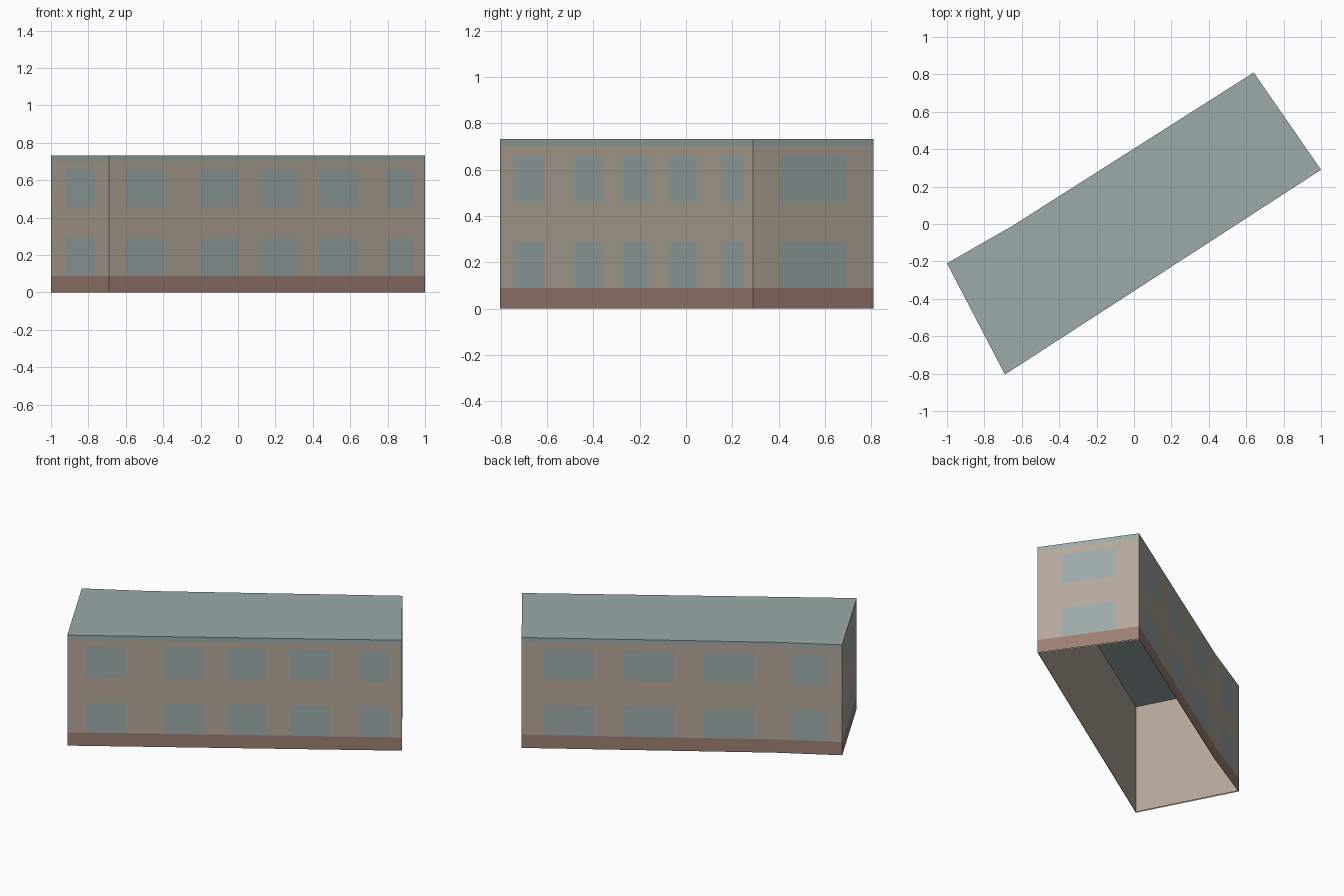
import bpy
import bmesh
from mathutils import Vector

cube = bpy.data.objects.get("Cube")
if cube:
    bpy.data.objects.remove(cube, do_unlink=True)


def material(name, rgb):
    """Flat material from display values between 0 and 255."""
    linear = [((c / 255 + 0.055) / 1.055) ** 2.4 for c in rgb] + [1.0]
    mat = bpy.data.materials.new(name)
    mat.use_nodes = True
    mat.diffuse_color = linear
    bsdf = next(n for n in mat.node_tree.nodes if n.type == 'BSDF_PRINCIPLED')
    bsdf.inputs["Base Color"].default_value = linear
    bsdf.inputs["Roughness"].default_value = 0.9
    return mat


WALL, BASE, TEAL = range(3)
MATERIALS = [material("tan wall", (181, 168, 154)),
             material("brown plinth", (157, 127, 115)),
             material("grey teal", (156, 171, 169))]


def add_object(name, bm):
    bmesh.ops.remove_doubles(bm, verts=bm.verts, dist=0.0005)
    mesh = bpy.data.meshes.new(name)
    bm.to_mesh(mesh)
    bm.free()
    for mat in MATERIALS:
        mesh.materials.append(mat)
    obj = bpy.data.objects.new(name, mesh)
    bpy.context.collection.objects.link(obj)


def add_face(bm, points, index):
    face = bm.faces.new([bm.verts.new(p) for p in points])
    face.material_index = index


# Footprint corners, counter-clockwise, with a slight bend in the back wall
FOOTPRINT = [Vector(p) for p in ((-1, -0.21), (-0.69, -0.805), (1, 0.29),
                                 (0.64, 0.81), (-0.65, -0.01))]
HEIGHT = 0.733
LEVELS = [0, 0.088, 0.287, 0.457, 0.66, 0.703, HEIGHT]

# Window edges along each wall, as fractions of its length
WINDOWS = {
    "left_end_wall": [0.26, 0.77],
    "front_wall": [0.056, 0.176, 0.29, 0.41, 0.479, 0.596,
                   0.666, 0.785, 0.878, 0.962],
    "right_end_wall": [0.23, 0.773],
    "back_wall": [0.09, 0.286, 0.404, 0.6, 0.72, 0.918],
    "back_wall_bend": [0.24, 0.776],
}


def cell_colour(column, row):
    if row == 0:
        return BASE
    if row == len(LEVELS) - 2:
        return TEAL                      # band under the roof edge
    is_window = column % 2 == 1 and row in (1, 3)
    return TEAL if is_window else WALL


# Outer walls, cut into cells for plinth, windows and roof band
for i, (name, edges) in enumerate(WINDOWS.items()):
    start, end = FOOTPRINT[i], FOOTPRINT[(i + 1) % len(FOOTPRINT)]
    stops = [start.lerp(end, t) for t in [0, *edges, 1]]
    bm = bmesh.new()
    for column, (a, b) in enumerate(zip(stops, stops[1:])):
        for row, (low, high) in enumerate(zip(LEVELS, LEVELS[1:])):
            add_face(bm, [(*a, low), (*b, low), (*b, high), (*a, high)],
                     cell_colour(column, row))
    add_object(name, bm)

# Flat roof
bm = bmesh.new()
add_face(bm, [(*p, HEIGHT) for p in FOOTPRINT], TEAL)
add_object("roof", bm)

# Plain inner lining, open at the bottom, facing inwards
inner = [p * 0.99 for p in FOOTPRINT]
ceiling = HEIGHT - 0.004
bm = bmesh.new()
for a, b in zip(inner, inner[1:] + inner[:1]):
    add_face(bm, [(*b, 0), (*a, 0), (*a, ceiling), (*b, ceiling)], WALL)
add_face(bm, [(*p, ceiling) for p in reversed(inner)], TEAL)
add_object("inner_lining", bm)
